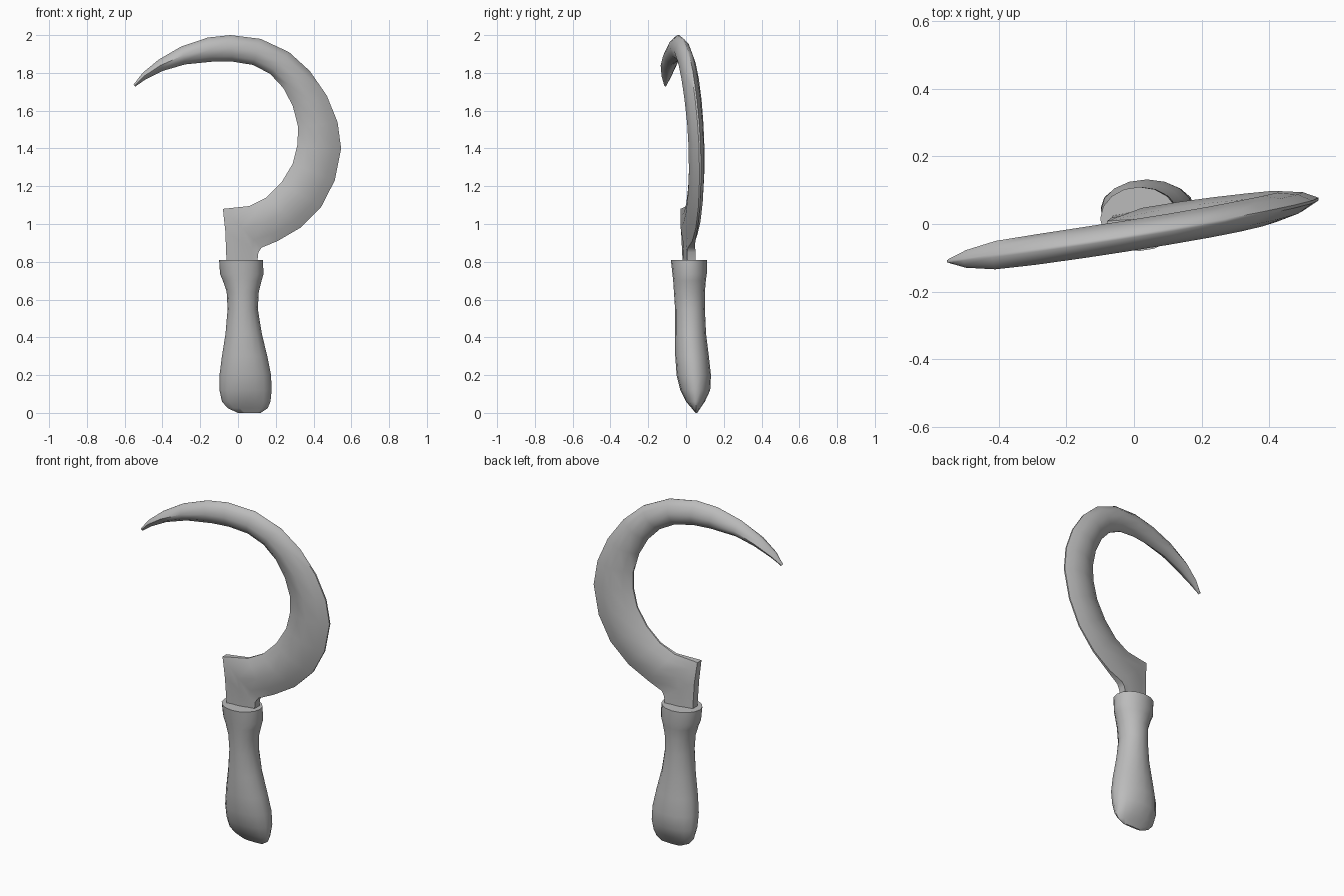
import bpy, bmesh, math

old = bpy.data.objects.get("Cube")
if old:
    bpy.data.objects.remove(old, do_unlink=True)

# Single grey material
grey = bpy.data.materials.new("plain grey")
grey.use_nodes = True
colour = (0.5, 0.5, 0.5, 1)
grey.diffuse_color = colour
grey.node_tree.nodes["Principled BSDF"].inputs["Base Color"].default_value = colour


def loft(name, rings, angle):
    """Skin a list of equal-length point rings and cap both ends."""
    bm = bmesh.new()
    loops = [[bm.verts.new(p) for p in ring] for ring in rings]
    n = len(loops[0])
    for a, b in zip(loops, loops[1:]):
        for i in range(n):
            j = (i + 1) % n
            bm.faces.new((a[i], a[j], b[j], b[i]))
    bm.faces.new(loops[0])
    bm.faces.new(loops[-1])
    bmesh.ops.recalc_face_normals(bm, faces=bm.faces)
    mesh = bpy.data.meshes.new(name)
    bm.to_mesh(mesh)
    bm.free()
    obj = bpy.data.objects.new(name, mesh)
    bpy.context.collection.objects.link(obj)
    mesh.materials.append(grey)
    bpy.ops.object.select_all(action='DESELECT')
    obj.select_set(True)
    bpy.context.view_layer.objects.active = obj
    bpy.ops.object.shade_smooth_by_angle(angle=math.radians(angle))
    return obj


def blade_ring(ox, oz, ix, iz, half, edge):
    """Lens section between the outer and the inner edge, in the leaning blade plane."""
    side = [(0, edge), (0.2, max(edge, 0.66)), (0.5, 1), (0.8, max(edge, 0.7)), (1, edge)]
    section = side + [(t, -s) for t, s in reversed(side)]
    ring = []
    for t, s in section:
        x, z = ox + (ix - ox) * t, oz + (iz - oz) * t
        y = 0.155 * x - 0.015 - 0.04 * (z - 1.5)
        ring.append((x, y + s * half, z))
    return ring


# Blade and tang: outer x, outer z, inner x, inner z, half thickness, edge bluntness
stations = [
    (-0.553, 1.738, -0.543, 1.728, 0.006, 0.5),
    (-0.505, 1.800, -0.490, 1.765, 0.026, 0.1),
    (-0.420, 1.870, -0.400, 1.810, 0.042, 0.1),
    (-0.300, 1.940, -0.280, 1.845, 0.045, 0.1),
    (-0.160, 1.987, -0.130, 1.860, 0.046, 0.1),
    (-0.040, 2.000, -0.030, 1.860, 0.046, 0.1),
    (0.120, 1.980, 0.080, 1.842, 0.046, 0.1),
    (0.270, 1.910, 0.170, 1.795, 0.046, 0.1),
    (0.380, 1.810, 0.240, 1.720, 0.046, 0.1),
    (0.470, 1.680, 0.290, 1.625, 0.045, 0.1),
    (0.527, 1.540, 0.318, 1.515, 0.043, 0.1),
    (0.546, 1.400, 0.315, 1.420, 0.042, 0.1),
    (0.512, 1.230, 0.290, 1.320, 0.041, 0.1),
    (0.440, 1.090, 0.230, 1.220, 0.040, 0.1),
    (0.330, 0.980, 0.150, 1.140, 0.040, 0.12),
    (0.210, 0.910, 0.060, 1.095, 0.040, 0.2),
    (0.125, 0.875, -0.080, 1.080, 0.038, 0.5),
    (0.108, 0.850, -0.067, 0.960, 0.028, 0.8),
    (0.100, 0.780, -0.060, 0.780, 0.027, 0.8),
]
loft("blade", [blade_ring(*s) for s in stations], 50)

# Handle: height, then x and y limits of each oval section
sections = [
    (0.003, 0.000, 0.120, 0.050, 0.060),
    (0.025, -0.055, 0.157, 0.030, 0.076),
    (0.060, -0.085, 0.172, 0.000, 0.100),
    (0.120, -0.098, 0.178, -0.030, 0.128),
    (0.200, -0.098, 0.175, -0.050, 0.132),
    (0.300, -0.085, 0.155, -0.057, 0.121),
    (0.420, -0.066, 0.126, -0.058, 0.106),
    (0.550, -0.055, 0.105, -0.058, 0.100),
    (0.640, -0.060, 0.110, -0.064, 0.100),
    (0.700, -0.080, 0.125, -0.068, 0.105),
    (0.735, -0.095, 0.135, -0.072, 0.110),
    (0.810, -0.100, 0.132, -0.080, 0.110),
]


def oval(z, x0, x1, y0, y1, sides=16):
    cx, cy, rx, ry = (x0 + x1) / 2, (y0 + y1) / 2, (x1 - x0) / 2, (y1 - y0) / 2
    angles = [math.tau * i / sides for i in range(sides)]
    return [(cx + rx * math.cos(a), cy + ry * math.sin(a), z) for a in angles]


rings = [oval(*s) for s in sections]
rings[0] = [(x, y, 0) for x, y, z in rings[0]]
loft("handle", rings, 50)
